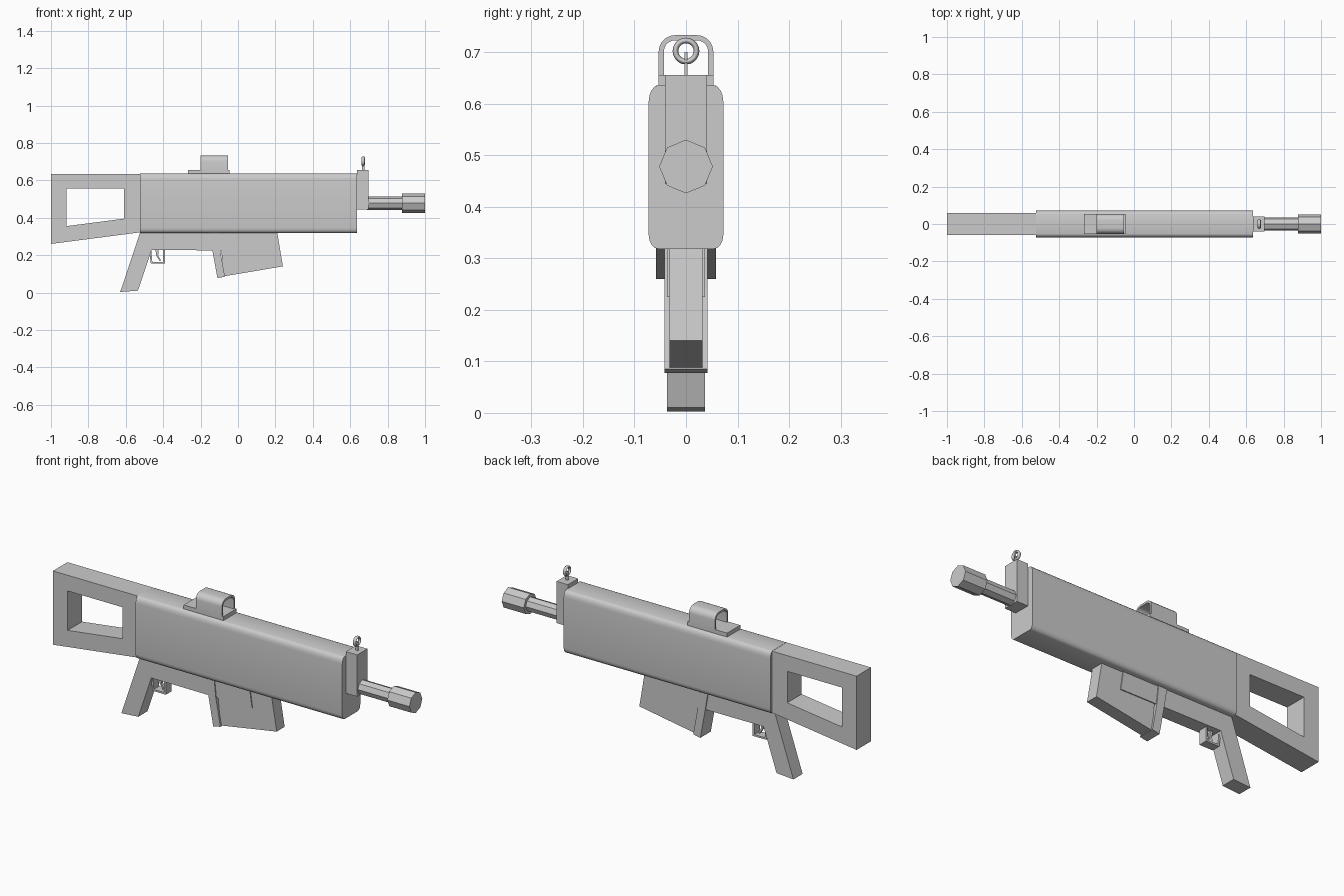
import bpy, bmesh, math
from mathutils import Vector

if "Cube" in bpy.data.objects:
    bpy.data.objects.remove(bpy.data.objects["Cube"])


def finish(name, bm, smooth=False):
    bmesh.ops.recalc_face_normals(bm, faces=bm.faces)
    me = bpy.data.meshes.new(name)
    bm.to_mesh(me)
    bm.free()
    ob = bpy.data.objects.new(name, me)
    bpy.context.collection.objects.link(ob)
    if smooth:
        bpy.ops.object.select_all(action='DESELECT')
        ob.select_set(True)
        bpy.context.view_layer.objects.active = ob
        bpy.ops.object.shade_smooth_by_angle(angle=math.radians(35))
    return ob


def extrude(name, pts, lo, hi, axis='Y', smooth=False):
    """Extrude an (x, z) profile along Y, or a (y, z) profile along X."""
    bm = bmesh.new()
    place = (lambda p: (p[0], lo, p[1])) if axis == 'Y' else (lambda p: (lo, p[0], p[1]))
    face = bm.faces.new([bm.verts.new(place(p)) for p in pts])
    new = bmesh.ops.extrude_face_region(bm, geom=[face])['geom']
    step = Vector((0, hi - lo, 0)) if axis == 'Y' else Vector((hi - lo, 0, 0))
    bmesh.ops.translate(bm, verts=[v for v in new if isinstance(v, bmesh.types.BMVert)], vec=step)
    return finish(name, bm, smooth)


def box(name, x0, x1, hy, z0, z1):
    return extrude(name, [(x0, z0), (x1, z0), (x1, z1), (x0, z1)], -hy, hy)


def arc(cx, cz, rx, rz, a0, a1, n):
    angles = [math.radians(a0 + (a1 - a0) * i / n) for i in range(n + 1)]
    return [(cx + rx * math.cos(a), cz + rz * math.sin(a)) for a in angles]


# receiver body with rounded long edges
profile = []
for sy, sz, a in ((1, 1, 0), (-1, 1, 90), (-1, -1, 180), (1, -1, 270)):
    cz = 0.603 if sz > 0 else 0.346
    rz = 0.033 if sz > 0 else 0.028
    profile += arc(sy * 0.053, cz, 0.0195, rz, a, a + 90, 4)
extrude('receiver_body', profile, -0.525, 0.637, 'X', smooth=True)

# open frame stock
outer = [(-1, 0.26), (-0.523, 0.322), (-0.523, 0.635), (-1, 0.635)]
inner = [(-0.917, 0.355), (-0.61, 0.395), (-0.61, 0.555), (-0.917, 0.555)]
bm = bmesh.new()
rings = [[bm.verts.new((x, y, z)) for x, z in loop]
         for loop, y in ((outer, -0.058), (inner, -0.058), (inner, 0.058), (outer, 0.058))]
for k in range(4):
    a, b = rings[k], rings[(k + 1) % 4]
    for i in range(4):
        j = (i + 1) % 4
        bm.faces.new((a[i], a[j], b[j], b[i]))
finish('stock_frame', bm)

# grip and lower housing in one profile
extrude('grip_and_housing', [(-0.63, 0.003), (-0.535, 0.01), (-0.462, 0.227), (0.105, 0.225),
                             (0.09, 0.325), (-0.522, 0.325)], -0.037, 0.037)

# magazine and its thicker rear spine
extrude('magazine', [(-0.1, 0.325), (-0.075, 0.087), (0.24, 0.14), (0.209, 0.325)], -0.032, 0.032)
extrude('magazine_spine', [(-0.11, 0.077), (-0.07, 0.085), (-0.096, 0.23), (-0.105, 0.32),
                           (-0.153, 0.32), (-0.137, 0.225)], -0.042, 0.042)

# trigger guard and trigger
extrude('trigger_guard', [(-0.476, 0.23), (-0.466, 0.155), (-0.39, 0.155), (-0.39, 0.23),
                          (-0.4, 0.23), (-0.4, 0.164), (-0.458, 0.164), (-0.464, 0.23)], -0.022, 0.022)
extrude('trigger', [(-0.442, 0.228), (-0.436, 0.195), (-0.418, 0.168), (-0.412, 0.173),
                    (-0.427, 0.198), (-0.424, 0.228)], -0.007, 0.007)

# front sight block, barrel and octagonal muzzle
box('front_sight_block', 0.635, 0.699, 0.041, 0.444, 0.656)
extrude('barrel', arc(0, 0.478, 0.036, 0.036, 90, 405, 7), 0.69, 0.88, 'X')
extrude('muzzle', arc(0, 0.478, 0.052, 0.052, 90, 405, 7), 0.876, 1.0, 'X')

# front sight post and ring
box('front_sight_post', 0.662, 0.676, 0.003, 0.65, 0.7)
bpy.ops.mesh.primitive_torus_add(major_segments=20, minor_segments=8, major_radius=0.0205,
                                 minor_radius=0.0055, location=(0.669, 0, 0.702),
                                 rotation=(0, math.pi / 2, 0))
ring = bpy.context.object
ring.name = 'front_sight_ring'
ring.scale.z = 1.6
bpy.ops.object.shade_smooth_by_angle(angle=math.radians(50))

# rear sight plate and arched hood
box('rear_sight_plate', -0.268, -0.045, 0.053, 0.63, 0.656)
hood = [(0.053, 0.636)] + arc(0.021, 0.701, 0.032, 0.032, 0, 90, 5) \
    + arc(-0.021, 0.701, 0.032, 0.032, 90, 180, 5) + [(-0.053, 0.636), (-0.043, 0.636)] \
    + arc(-0.021, 0.701, 0.022, 0.022, 180, 90, 5) + arc(0.021, 0.701, 0.022, 0.022, 90, 0, 5) \
    + [(0.043, 0.636)]
extrude('rear_sight_hood', hood, -0.2, -0.054, 'X', smooth=True)
